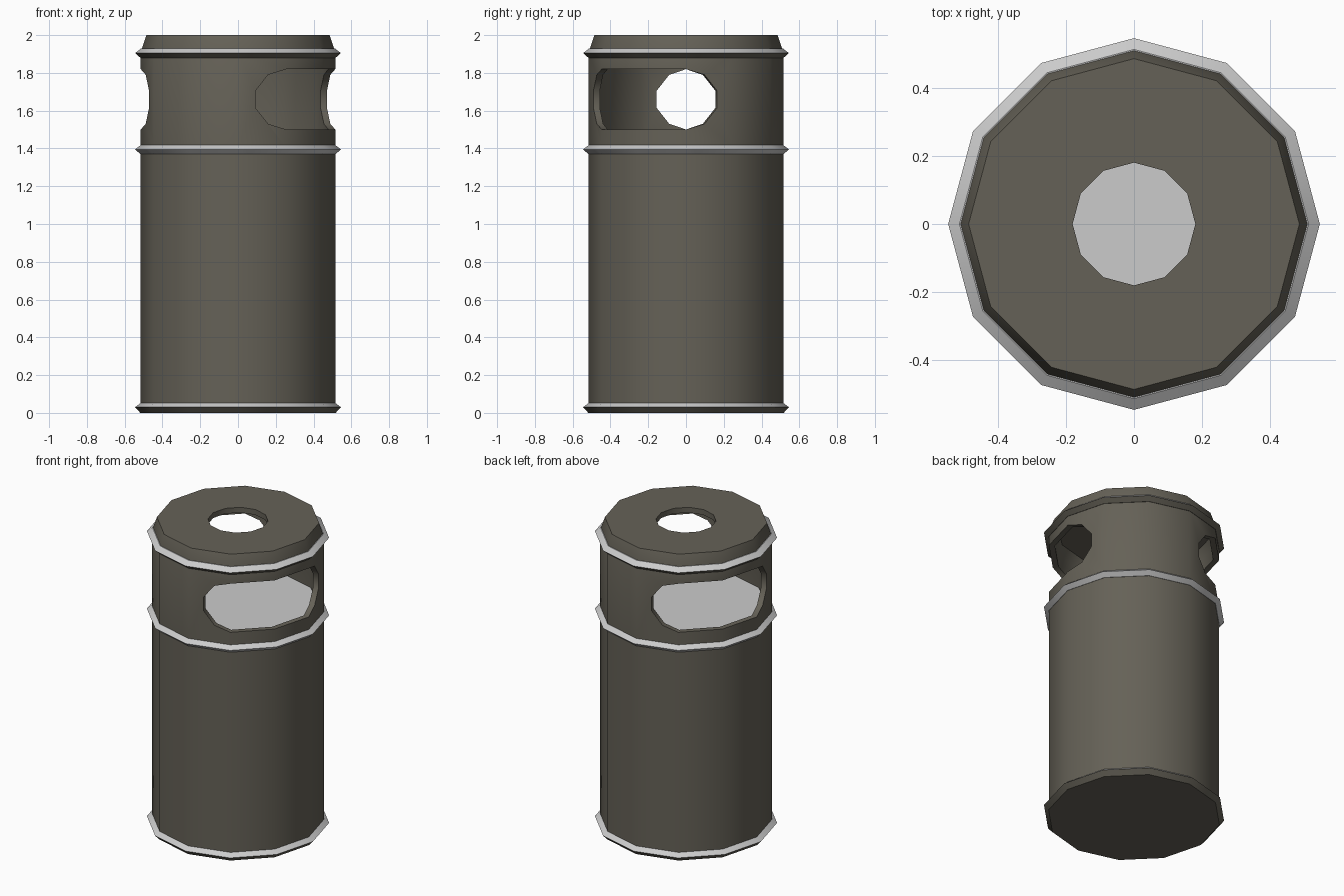
import bpy, bmesh
from math import sin, cos, pi, radians
from mathutils import Vector

SIDES = 12
RADIUS = 0.515
WALL_TOP = 1.91
SLOT_Z, SLOT_H = 1.66, 0.16

if "Cube" in bpy.data.objects:
    bpy.data.objects.remove(bpy.data.objects["Cube"])


def material(name, colour):
    mat = bpy.data.materials.new(name)
    mat.use_nodes = True
    mat.diffuse_color = (*colour, 1)
    mat.node_tree.nodes["Principled BSDF"].inputs["Base Color"].default_value = (*colour, 1)
    return mat


dark = material("dark_brown_grey", (0.13, 0.12, 0.095))
light = material("light_grey", (0.6, 0.6, 0.6))


def corner(k, r, z):
    a = 2 * pi * k / SIDES
    return Vector((r * cos(a), r * sin(a), z))


def face(bm, points):
    return bm.faces.new([bm.verts.new(p) for p in points])


def finish(name, bm, mats, angle, thickness=0):
    bmesh.ops.remove_doubles(bm, verts=bm.verts, dist=0.0005)
    bmesh.ops.recalc_face_normals(bm, faces=bm.faces)
    mesh = bpy.data.meshes.new(name)
    bm.to_mesh(mesh)
    bm.free()
    for mat in mats:
        mesh.materials.append(mat)
    obj = bpy.data.objects.new(name, mesh)
    bpy.context.collection.objects.link(obj)
    bpy.ops.object.select_all(action='DESELECT')
    obj.select_set(True)
    bpy.context.view_layer.objects.active = obj
    if thickness:
        mod = obj.modifiers.new("wall", 'SOLIDIFY')
        mod.thickness = thickness
        mod.offset = -1
        mod.use_even_offset = True
        bpy.ops.object.modifier_apply(modifier=mod.name)
    bpy.ops.object.shade_smooth_by_angle(angle=radians(angle))
    return obj


def band(bm, k, r0, z0, r1, z1):
    return face(bm, [corner(k, r0, z0), corner(k + 1, r0, z0),
                     corner(k + 1, r1, z1), corner(k, r1, z1)])


# Shell: floor, lower wall, slotted upper wall and lid with a round hole
bm = bmesh.new()
face(bm, [corner(k, RADIUS, 0) for k in range(SIDES)])
low, high = SLOT_Z - SLOT_H, SLOT_Z + SLOT_H
for k in range(SIDES):
    band(bm, k, RADIUS, 0, RADIUS, 1.4)
    band(bm, k, RADIUS, WALL_TOP, 0.485, 2)
    band(bm, k, 0.485, 2, 0.18, 2)
    kind = k % 6
    if kind in (4, 5):      # straight middle of a slot
        band(bm, k, RADIUS, 1.4, RADIUS, low)
        band(bm, k, RADIUS, high, RADIUS, WALL_TOP)
    elif kind in (0, 3):    # rounded end of a slot
        start, end = (k, k + 1) if kind == 0 else (k + 1, k)
        outline = [(0, 1.4), (1, 1.4), (1, WALL_TOP), (0, WALL_TOP), (0, high),
                   (0.38, SLOT_Z + 0.13), (0.64, SLOT_Z + 0.045),
                   (0.64, SLOT_Z - 0.045), (0.38, SLOT_Z - 0.13), (0, low)]
        points = [corner(start, RADIUS, z).lerp(corner(end, RADIUS, z), t) for t, z in outline]
        face(bm, points if kind == 0 else points[::-1])
    else:
        band(bm, k, RADIUS, 1.4, RADIUS, WALL_TOP)
finish("bin_shell", bm, [dark], 70, 0.035)

# Pale tray under the openings
bm = bmesh.new()
face(bm, [corner(k, 0.49, 1.46) for k in range(SIDES)])
tray = finish("inner_tray", bm, [light], 30)


# Trim rings: pale upper slope, lower slope dark on the lid and the base
def ring(name, bottom, peak, top, lower_radius, lower_index):
    bm = bmesh.new()
    for k in range(SIDES):
        band(bm, k, lower_radius, bottom, 0.545, peak).material_index = lower_index
        band(bm, k, 0.545, peak, 0.512, top)
        band(bm, k, 0.505, top, 0.505, bottom)
        band(bm, k, 0.505, bottom, lower_radius, bottom).material_index = lower_index
        band(bm, k, 0.512, top, 0.505, top)
    finish(name, bm, [light, dark], 35)


ring("base_ring", 0, 0.03, 0.055, 0.517, 1)
ring("middle_ring", 1.37, 1.395, 1.42, 0.517, 0)
ring("lid_ring", 1.88, 1.905, 1.93, 0.517, 1)
